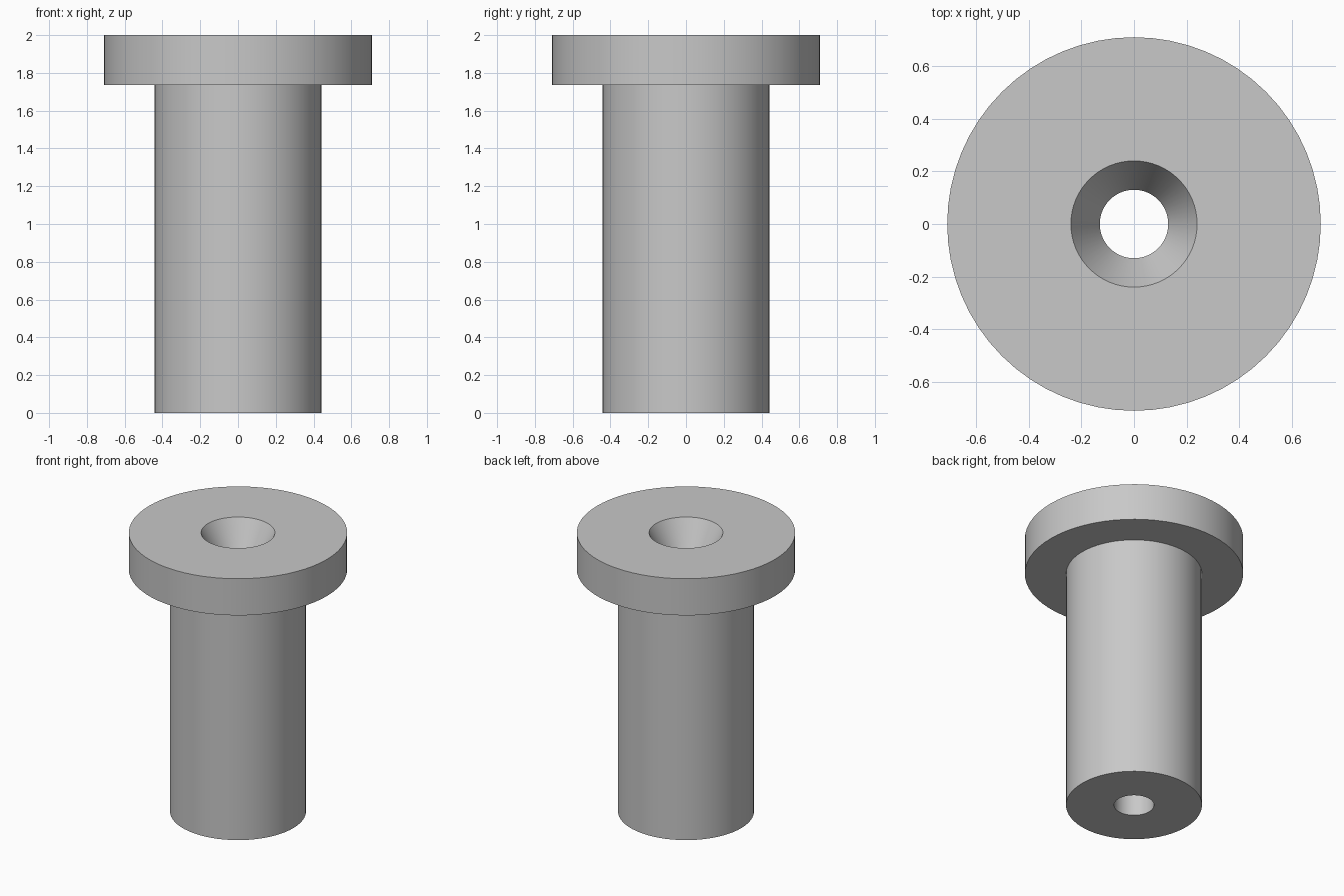
import bpy, bmesh, math

if "Cube" in bpy.data.objects:
    bpy.data.objects.remove(bpy.data.objects["Cube"])

SEGMENTS = 64

grey = bpy.data.materials.new("plain grey")
grey.diffuse_color = (0.58, 0.58, 0.58, 1)
grey.use_nodes = True
grey.node_tree.nodes["Principled BSDF"].inputs["Base Color"].default_value = grey.diffuse_color

# Closed cross-section (radius, height): shaft, flange, countersink, bore
profile = [(0.13, 0), (0.442, 0), (0.442, 1.737), (0.71, 1.737),
           (0.71, 2.0), (0.24, 2.0), (0.13, 1.8)]

# Revolve the section around z
bm = bmesh.new()
rings = []
for i in range(SEGMENTS):
    a = 2 * math.pi * i / SEGMENTS
    rings.append([bm.verts.new((r * math.cos(a), r * math.sin(a), z)) for r, z in profile])
n = len(profile)
for i in range(SEGMENTS):
    p, q = rings[i], rings[(i + 1) % SEGMENTS]
    for j in range(n):
        k = (j + 1) % n
        bm.faces.new((p[j], q[j], q[k], p[k]))
bmesh.ops.recalc_face_normals(bm, faces=bm.faces)

mesh = bpy.data.meshes.new("flanged_bushing")
bm.to_mesh(mesh)
bm.free()
mesh.materials.append(grey)
bushing = bpy.data.objects.new("flanged_bushing", mesh)
bpy.context.collection.objects.link(bushing)

# Smooth round walls, crisp rims
bpy.context.view_layer.objects.active = bushing
bushing.select_set(True)
bpy.ops.object.shade_smooth_by_angle(angle=math.radians(25))
